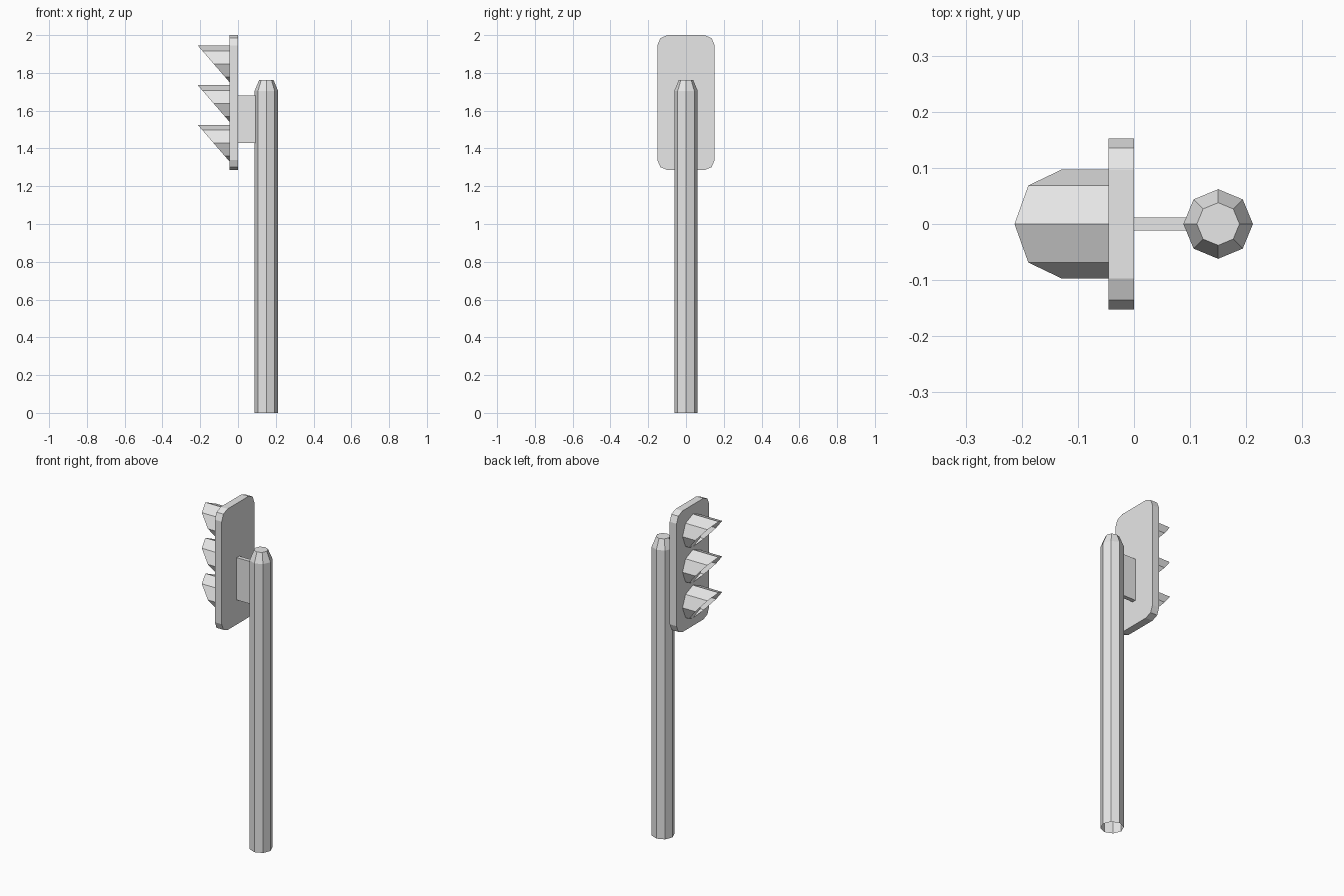
import bpy, bmesh, math

if "Cube" in bpy.data.objects:
    bpy.data.objects.remove(bpy.data.objects["Cube"])

grey = bpy.data.materials.new("light_grey")
grey.diffuse_color = (0.8, 0.8, 0.8, 1)
grey.use_nodes = True
grey.node_tree.nodes["Principled BSDF"].inputs["Base Color"].default_value = grey.diffuse_color


def ring(radius, n=8):
    """Points of a regular polygon, first corner on the first axis."""
    return [(radius * math.cos(2 * math.pi * i / n),
             radius * math.sin(2 * math.pi * i / n)) for i in range(n)]


def loft(name, loops, cap_start=True, cap_end=True):
    """Skin a series of matching loops, with optional end caps."""
    bm = bmesh.new()
    rows = [[bm.verts.new(p) for p in loop] for loop in loops]
    for a, b in zip(rows, rows[1:]):
        for i in range(len(a)):
            j = (i + 1) % len(a)
            bm.faces.new((a[i], a[j], b[j], b[i]))
    if cap_start:
        bm.faces.new(rows[0][::-1])
    if cap_end:
        bm.faces.new(rows[-1])
    mesh = bpy.data.meshes.new(name)
    bm.to_mesh(mesh)
    bm.free()
    mesh.materials.append(grey)
    obj = bpy.data.objects.new(name, mesh)
    bpy.context.collection.objects.link(obj)
    return obj


# Octagonal pole with a tapered top, open underneath
pole_x = 0.15
loft("pole", [[(pole_x + x, y, z) for x, y in ring(r)]
              for r, z in ((0.062, 0), (0.062, 1.705), (0.038, 1.763))],
     cap_start=False)

# Rounded back plate
half_w, z_low, z_high, corner = 0.152, 1.285, 2.0, 0.055
outline = []
for cy, cz, start in ((half_w - corner, z_high - corner, 0),
                      (corner - half_w, z_high - corner, 90),
                      (corner - half_w, z_low + corner, 180),
                      (half_w - corner, z_low + corner, 270)):
    for step in (0, 45, 90):
        a = math.radians(start + step)
        outline.append((cy + corner * math.cos(a), cz + corner * math.sin(a)))
loft("back_plate", [[(x, y, z) for y, z in outline] for x in (-0.045, 0)])

# Flat bracket joining the plate to the pole
loft("bracket", [[(x, -0.012, 1.43), (x, 0.012, 1.43),
                  (x, 0.012, 1.68), (x, -0.012, 1.68)] for x in (0, 0.1)])

# Three hooded visors: octagonal tubes cut on a slant, open at the front
visor_r = 0.097
for i, centre_z in enumerate((1.848, 1.638, 1.428)):
    tip = [(-0.129 - 0.084 * z / visor_r, y, centre_z + z)
           for y, z in ring(visor_r)]
    base = [(-0.045, y, centre_z + z) for y, z in ring(visor_r)]
    loft(f"visor_{i + 1}", [tip, base], cap_start=False, cap_end=False)
